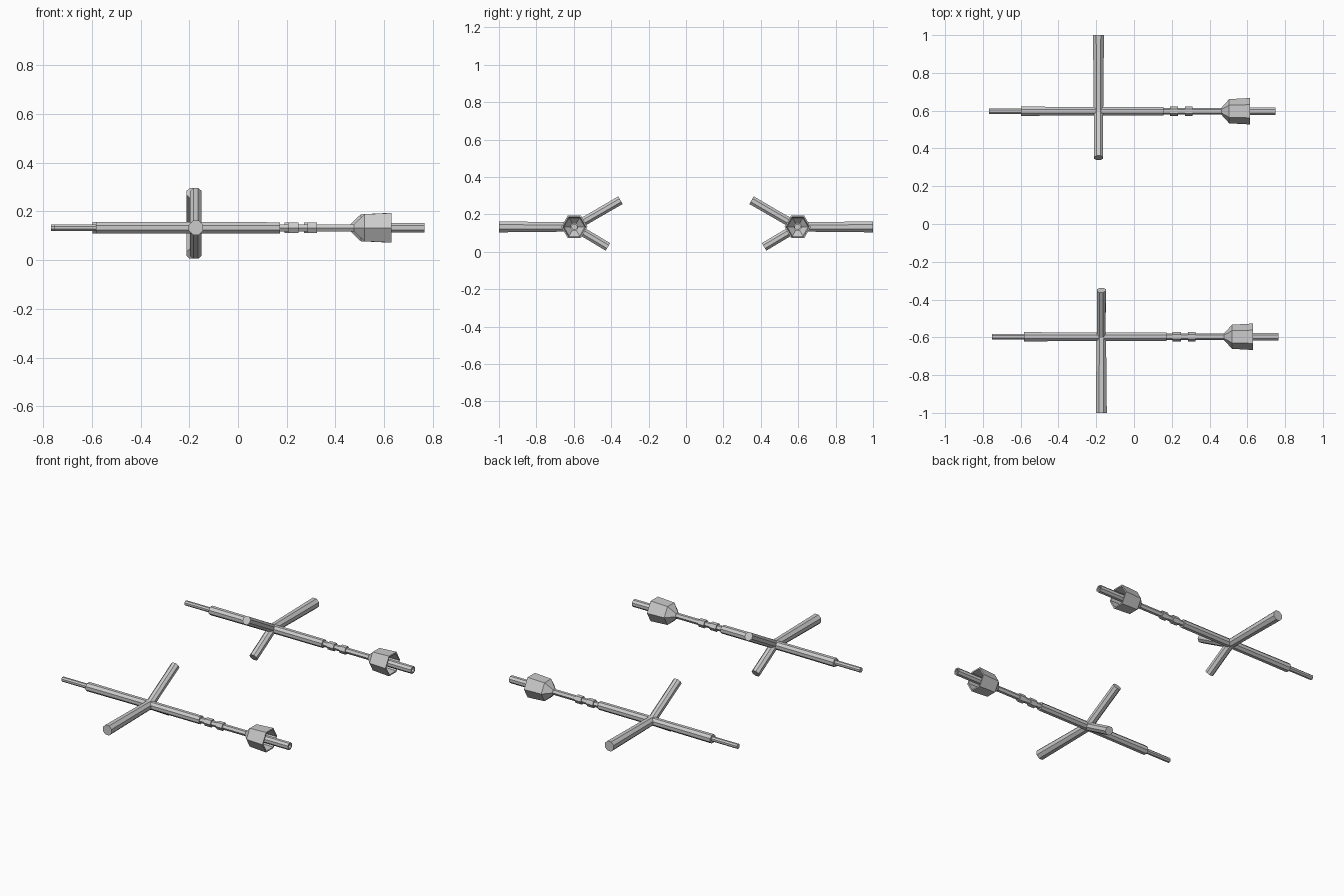
import bpy, bmesh
from math import cos, sin, pi, tau
from mathutils import Vector

if "Cube" in bpy.data.objects:
    bpy.data.objects.remove(bpy.data.objects["Cube"])

CY, CZ = 0.597, 0.133      # axis of each unit
ARM_X = -0.173


def lathe(name, start, axis, profile, sides, turn, flip, dx):
    """Faceted solid from (distance, radius) pairs along an axis."""
    axis = Vector(axis).normalized()
    u = axis.cross(Vector((0, 0, 1))).normalized()
    v = axis.cross(u)
    start = Vector(start)
    bm = bmesh.new()
    rings = []
    for d, r in profile:
        ring = []
        for i in range(sides):
            a = tau * i / sides + turn
            p = start + axis * d + u * (r * cos(a)) + v * (r * sin(a))
            ring.append(bm.verts.new((p.x + dx, p.y * flip, p.z)))
        rings.append(ring)
    for a, b in zip(rings, rings[1:]):
        for i in range(sides):
            j = (i + 1) % sides
            bm.faces.new((a[i], a[j], b[j], b[i]))
    bm.faces.new(rings[0])
    bm.faces.new(rings[-1])
    bmesh.ops.recalc_face_normals(bm, faces=bm.faces)
    mesh = bpy.data.meshes.new(name)
    bm.to_mesh(mesh)
    bm.free()
    bpy.context.collection.objects.link(bpy.data.objects.new(name, mesh))


# front unit at -y, back unit mirrored and shifted slightly along x
for side, flip, dx in (("front", 1, 0.0), ("back", -1, -0.015)):
    def part(name, start, axis, profile, sides=8, turn=pi / 8):
        lathe(f"{side}_{name}", start, axis, profile, sides, turn, flip, dx)

    hub = (0, -CY, CZ)
    X = (1, 0, 0)
    # main shaft with thin tail
    part("tail_rod", hub, X, [(-0.752, 0.0145), (-0.57, 0.0145)])
    part("shaft", hub, X, [(-0.582, 0.0265), (-0.35, 0.025), (0.172, 0.0245)])
    # neck with two collars
    part("neck", hub, X,
         [(0.16, 0.0165), (0.205, 0.0165), (0.205, 0.024), (0.248, 0.024),
          (0.248, 0.0165), (0.285, 0.0165), (0.285, 0.024), (0.325, 0.024),
          (0.325, 0.0165), (0.49, 0.0165)], 6, 0)
    # hollow bell, open toward +x
    part("bell", hub, X,
         [(0.477, 0.018), (0.519, 0.064), (0.63, 0.070), (0.63, 0.061),
          (0.525, 0.056), (0.49, 0.018)], 6, 0)
    # tube through the bell with recessed end
    part("nozzle_tube", hub, X,
         [(0.485, 0.022), (0.765, 0.022), (0.765, 0.014), (0.70, 0.014)])

    # three cross arms
    root = (ARM_X, -CY, CZ)
    part("outer_arm", root, (0, -1, 0), [(0, 0.027), (1 - CY, 0.0315)])
    part("upper_arm", root, (0, 0.247, 0.143), [(0, 0.025), (0.285, 0.0255)])
    part("lower_arm", root, (0, 0.180, -0.107), [(0, 0.025), (0.209, 0.0255)])
